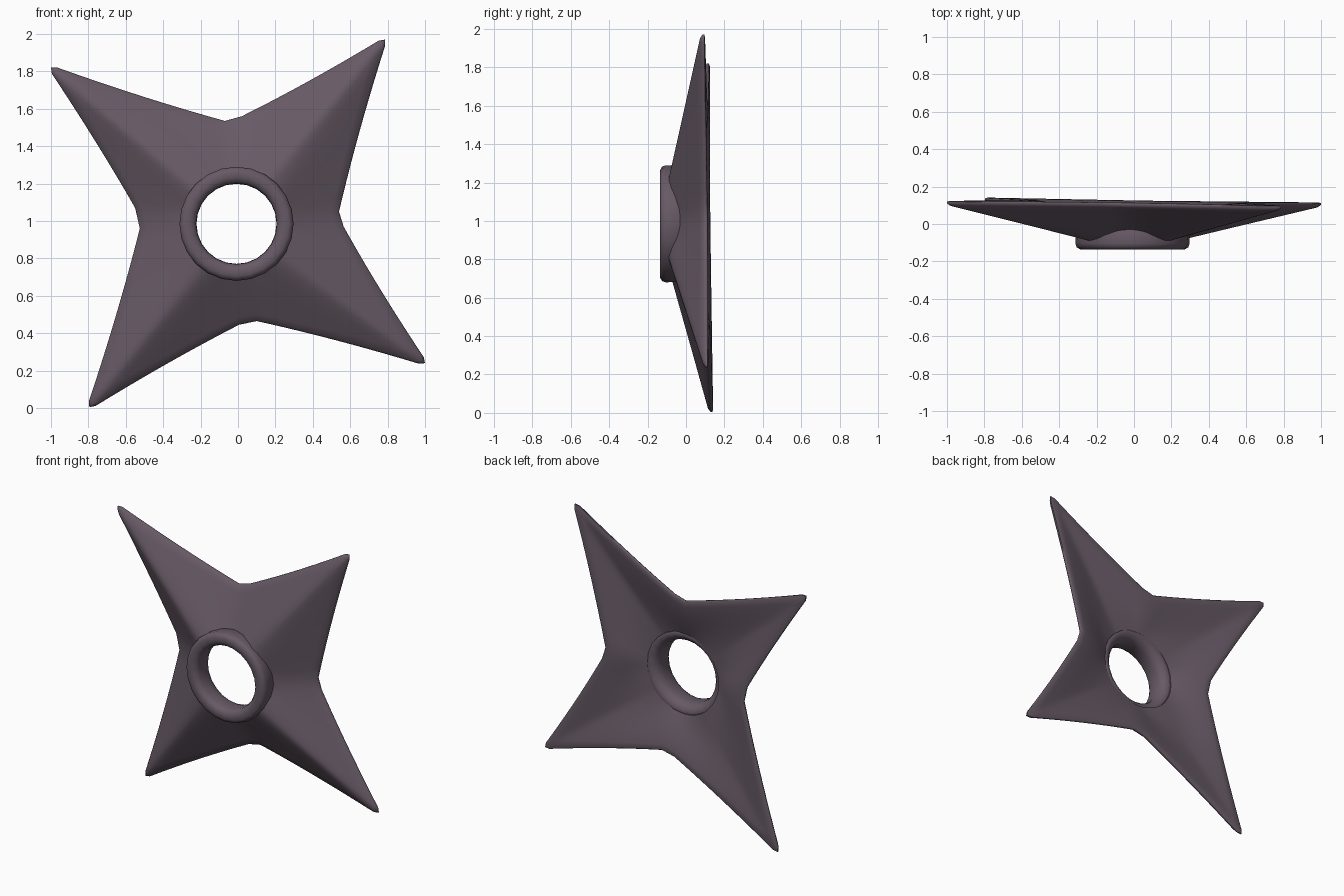
import bpy, math
from mathutils import Vector

if "Cube" in bpy.data.objects:
    bpy.data.objects.remove(bpy.data.objects["Cube"])

mat = bpy.data.materials.new("dark_mauve_steel")
mat.diffuse_color = (0.135, 0.102, 0.132, 1)
mat.use_nodes = True
mat.node_tree.nodes["Principled BSDF"].inputs["Base Color"].default_value = mat.diffuse_color

C = Vector((-0.008, 0.985))          # hole centre in x, z


def grid_object(name, rows):
    """Skin closed loops of points into a closed, smooth torus-like mesh."""
    n, m = len(rows[0]), len(rows)
    verts = [p for r in rows for p in r]
    faces = [(i * n + j, i * n + (j + 1) % n,
              (i + 1) % m * n + (j + 1) % n, (i + 1) % m * n + j)
             for i in range(m) for j in range(n)]
    me = bpy.data.meshes.new(name)
    me.from_pydata(verts, [], faces)
    me.materials.append(mat)
    ob = bpy.data.objects.new(name, me)
    bpy.context.collection.objects.link(ob)
    bpy.context.view_layer.objects.active = ob
    ob.select_set(True)
    bpy.ops.object.mode_set(mode='EDIT')
    bpy.ops.mesh.select_all(action='SELECT')
    bpy.ops.mesh.normals_make_consistent(inside=False)
    bpy.ops.object.mode_set(mode='OBJECT')
    bpy.ops.object.shade_smooth_by_angle(angle=math.radians(60))
    ob.select_set(False)


# Arms, clockwise: start notch, tip, end notch
arms = [((-.55, 1.07), (-1, 1.82), (-.07, 1.535)),
        ((.02, 1.56), (.785, 1.97), (.54, 1.05)),
        ((.565, .97), (1, .24), (.1, .465)),
        ((.005, .445), (-.795, .005), (-.525, .96))]
N = 10


def edge(a, b):
    """Slightly hollow edge from notch a to tip b."""
    mid = (a + b) / 2
    ctrl = mid + (C - mid).normalized() * 0.03
    return [a * (1 - u) ** 2 + ctrl * 2 * u * (1 - u) + b * u * u
            for u in (k / N for k in range(N + 1))]


def ang(p):
    return math.atan2(p.y - C.y, p.x - C.x)


outline = []                          # (point, inner direction, 0 ridge..1 notch)
for a, tip, b in arms:
    a, tip, b = Vector(a), Vector(tip), Vector(b)
    d = (tip - C).normalized()
    side = Vector((-d.y, d.x)) * 0.022
    pts = edge(a, tip - d * .025 + side) + [tip] + edge(b, tip - d * .025 - side)[::-1]
    a0, am, a1 = ang(a), ang(tip), ang(b)
    am -= 2 * math.pi * (am > a0)
    a1 -= 2 * math.pi * (a1 > am)
    h = N + 1
    for k, p in enumerate(pts):
        s = abs(k - h) / h
        th = am + ((a0 if k < h else a1) - am) * s
        outline.append((p, Vector((math.cos(th), math.sin(th))), s))


def row(t, y_fn, r_in):
    out = []
    for p, d, s in outline:
        q = (C + d * r_in).lerp(p, t)
        rim = 0.112 - 0.013 * p.x - 0.011 * (p.y - 1)
        out.append((q.x, y_fn(t, s, rim), q.y))
    return out


def front(t, s, rim):                 # soft ridge to each tip, valley to each notch
    y0 = -0.095 + 0.05 * s * s * (3 - 2 * s)
    return y0 + (rim - 0.014 - y0) * t


def back(t, s, rim):                  # shallow dish
    return rim + 0.008 - 0.085 * (1 - t) ** 1.5


# Star blade
rows = [row(t, front, .27) for t in (0, .12, .25, .4, .55, .7, .85, .975)]
rows += [row(1, lambda t, s, rim: rim - 0.006, .27)]
rows += [row(1, lambda t, s, rim: rim + 0.004, .27)]
rows += [row(t, back, .27) for t in (.98, .85, .7, .55, .4, .25, .12, 0)]
grid_object("star_blade", rows)

# Raised centre ring with a flared lip on the back: (radius, y)
profile = [(.302, -.03), (.305, -.105), (.298, -.125), (.28, -.135), (.25, -.135),
           (.228, -.125), (.216, -.105), (.214, -.03), (.222, 0), (.24, .02),
           (.272, .037), (.285, .03), (.285, 0)]
SEG = 24
grid_object("centre_ring", [
    [(C.x + r * math.cos(2 * math.pi * k / SEG), y, C.y + r * math.sin(2 * math.pi * k / SEG))
     for k in range(SEG)] for r, y in profile])
